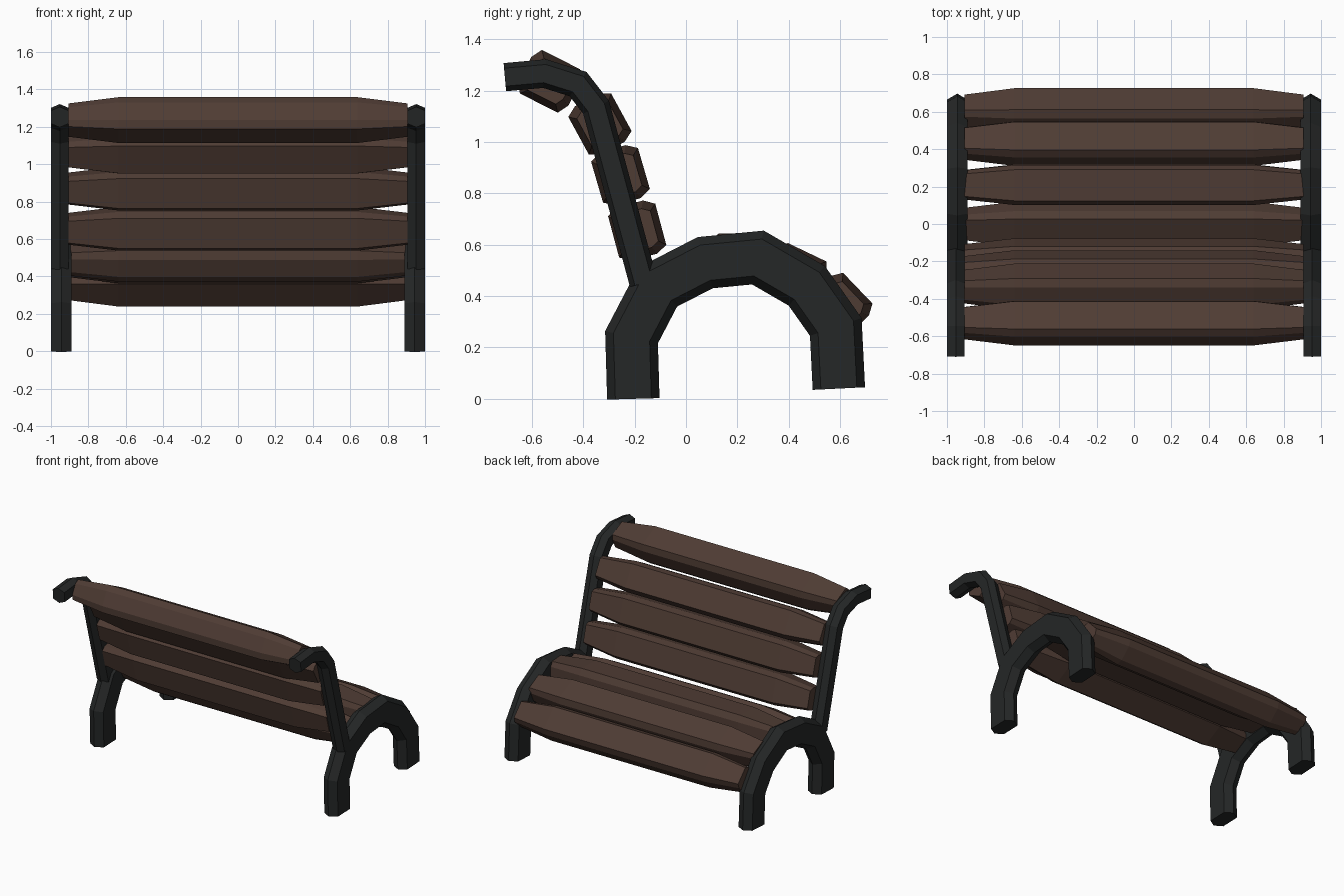
import bpy
import bmesh
from mathutils import Vector

cube = bpy.data.objects.get("Cube")
if cube:
    bpy.data.objects.remove(cube, do_unlink=True)


def make_material(name, color):
    mat = bpy.data.materials.new(name)
    mat.use_nodes = True
    mat.diffuse_color = (*color, 1)
    bsdf = mat.node_tree.nodes["Principled BSDF"]
    bsdf.inputs["Base Color"].default_value = (*color, 1)
    return mat


wood = make_material("brown wood", (0.078, 0.045, 0.034))
iron = make_material("black iron", (0.018, 0.020, 0.020))


def loft(name, rings, mat):
    """Skin a list of equal rings into a closed, flat shaded solid."""
    bm = bmesh.new()
    loops = [[bm.verts.new(p) for p in ring] for ring in rings]
    n = len(loops[0])
    for a, b in zip(loops, loops[1:]):
        for i in range(n):
            j = (i + 1) % n
            bm.faces.new((a[i], a[j], b[j], b[i]))
    bm.faces.new(loops[0])
    bm.faces.new(loops[-1])
    bmesh.ops.recalc_face_normals(bm, faces=bm.faces)
    mesh = bpy.data.meshes.new(name)
    bm.to_mesh(mesh)
    bm.free()
    mesh.materials.append(mat)
    obj = bpy.data.objects.new(name, mesh)
    bpy.context.collection.objects.link(obj)
    return obj


def sweep(name, path, x, half_x, half_depth, flat):
    """Sweep a six sided section along a mitred path in the side plane."""
    pts = [Vector(p) for p in path]
    section = [(0, half_depth), (half_x, flat), (half_x, -flat),
               (0, -half_depth), (-half_x, -flat), (-half_x, flat)]
    rings = []
    for i, p in enumerate(pts):
        before = (p - pts[i - 1]).normalized() if i else None
        after = (pts[i + 1] - p).normalized() if i + 1 < len(pts) else None
        before, after = before or after, after or before
        tangent = (before + after).normalized()
        normal = Vector((-tangent.y, tangent.x)) / tangent.dot(after)
        rings.append([(x + u, *(p + normal * v)) for u, v in section])
    return loft(name, rings, iron)


def slat(name, center, direction):
    """Board with chamfered edges that narrows towards both ends."""
    c = Vector(center)
    along = Vector(direction).normalized()
    across = Vector((-along.y, along.x))
    section = [(0.107, 0.052), (0.083, 0.095), (-0.083, 0.095), (-0.107, 0.052),
               (-0.107, -0.052), (-0.083, -0.095), (0.083, -0.095), (0.107, -0.052)]
    rings = []
    for x, s in ((-0.905, 0.73), (-0.64, 1), (0.64, 1), (0.905, 0.73)):
        rings.append([(x, *(c + along * (u * s) + across * (v * s)))
                      for u, v in section])
    return loft(name, rings, wood)


# Side frames: arched legs and a curled backrest post
arch = [(-0.205, 0.0), (-0.212, 0.24), (-0.11, 0.435), (0.075, 0.53),
        (0.28, 0.55), (0.47, 0.44), (0.583, 0.28), (0.595, 0.04)]
post = [(-0.165, 0.45), (-0.35, 1.135), (-0.42, 1.225),
        (-0.55, 1.266), (-0.705, 1.252)]
for side, sign in (("left", 1), ("right", -1)):
    sweep(side + "_leg_arch", arch, sign * 0.945, 0.055, 0.102, 0.07)
    sweep(side + "_back_post", post, sign * 0.953, 0.047, 0.055, 0.035)

# Seat slats, front to back
seat = [((0.60, 0.365), (0.69, -0.72)), ((0.43, 0.485), (0.9, -0.43)),
        ((0.21, 0.55), (1, 0.03)), ((0.0, 0.495), (0.87, 0.48))]
for i, (center, direction) in enumerate(seat):
    slat(f"seat_slat_{i + 1}", center, direction)

# Backrest slats, bottom to top
back = [((-0.19, 0.655), (-0.26, 0.97)), ((-0.255, 0.87), (-0.28, 0.96)),
        ((-0.335, 1.07), (-0.48, 0.88)), ((-0.53, 1.236), (-0.89, 0.45))]
for i, (center, direction) in enumerate(back):
    slat(f"back_slat_{i + 1}", center, direction)
